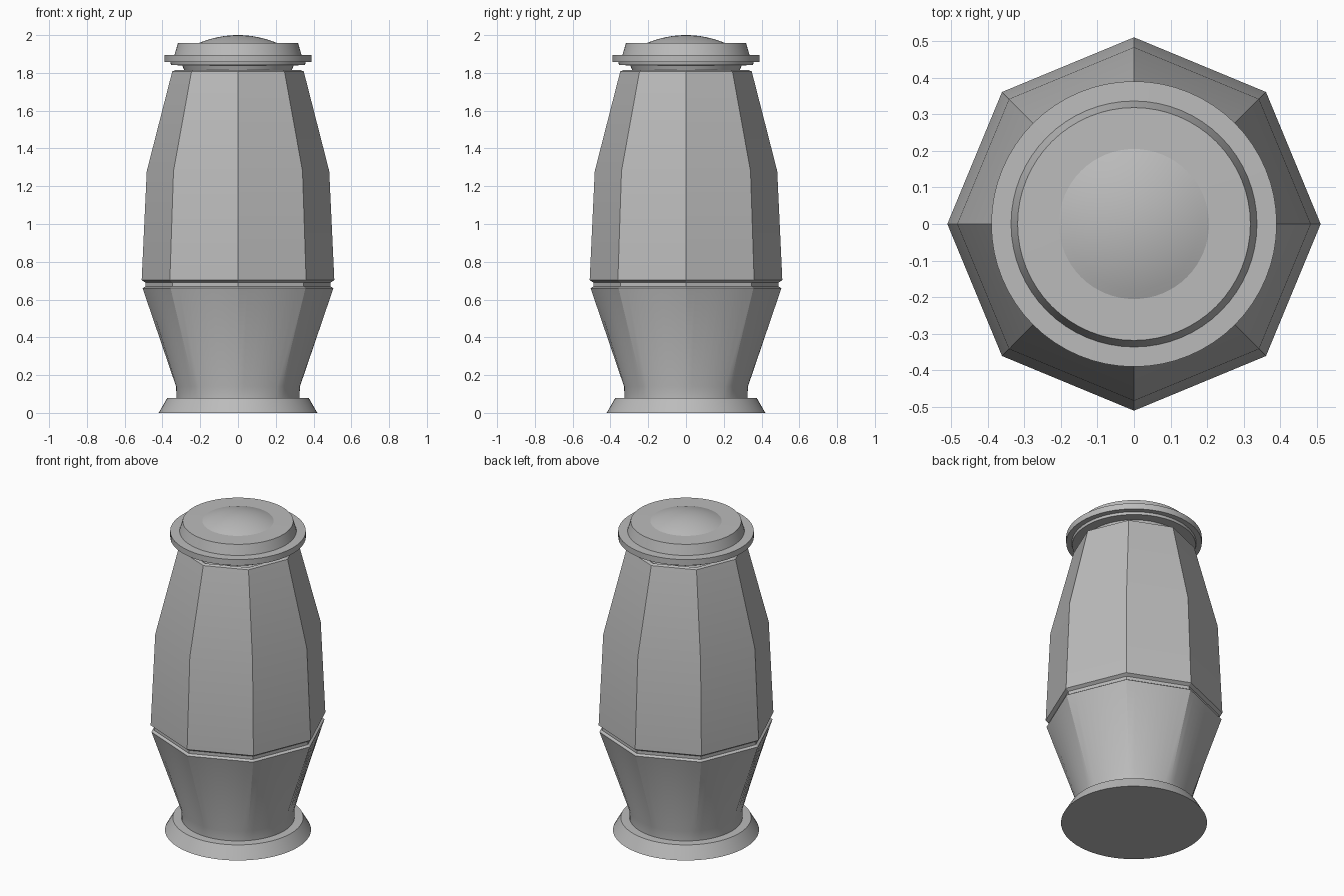
import bpy, bmesh, math

if "Cube" in bpy.data.objects:
    bpy.data.objects.remove(bpy.data.objects["Cube"])

grey = bpy.data.materials.new("grey")
grey.diffuse_color = (0.5, 0.5, 0.5, 1)
grey.use_nodes = True
grey.node_tree.nodes["Principled BSDF"].inputs["Base Color"].default_value = grey.diffuse_color
SEG = 64


def radius_at(angle, r, blend):
    """Octagon radius (corners on the axes) blended towards a circle by 'blend'."""
    local = angle % (math.pi / 4) - math.pi / 8
    octagon = r * math.cos(math.pi / 8) / math.cos(local)
    return octagon * (1 - blend) + r * blend


def loft(name, rings, seg, smooth_angle):
    """Closed stack of rings given as (radius, z, roundness)."""
    bm = bmesh.new()
    loops = []
    for r, z, blend in rings:
        loop = []
        for i in range(seg):
            a = 2 * math.pi * i / seg
            q = radius_at(a, r, blend)
            loop.append(bm.verts.new((q * math.cos(a), q * math.sin(a), z)))
        loops.append(loop)
    for low, high in zip(loops, loops[1:]):
        for i in range(seg):
            j = (i + 1) % seg
            bm.faces.new((low[i], low[j], high[j], high[i]))
    bm.faces.new(loops[0][::-1])
    bm.faces.new(loops[-1])
    mesh = bpy.data.meshes.new(name)
    bm.to_mesh(mesh)
    bm.free()
    mesh.materials.append(grey)
    obj = bpy.data.objects.new(name, mesh)
    bpy.context.collection.objects.link(obj)
    bpy.context.view_layer.objects.active = obj
    obj.select_set(True)
    bpy.ops.object.shade_smooth_by_angle(angle=math.radians(smooth_angle))
    obj.select_set(False)
    return obj


# Flared round foot
loft("foot", [(0.42, 0, 1), (0.375, 0.078, 1), (0.32, 0.08, 1)], SEG, 30)

# Lower body: round at the foot, opening into an octagon
loft("lower_body", [(0.325, 0.07, 1), (0.328, 0.14, 0.85), (0.505, 0.66, 0)], SEG, 25)

# Narrow groove around the waist
loft("waist_groove", [(0.505, 0.66, 0), (0.49, 0.67, 0), (0.49, 0.69, 0),
                      (0.51, 0.703, 0)], 8, 15)

# Faceted upper body with a shallow recess under the lid
loft("upper_body", [(0.51, 0.703, 0), (0.483, 1.28, 0), (0.348, 1.808, 0),
                    (0.33, 1.815, 0), (0.31, 1.805, 0)], 8, 15)

# Lid: neck, stepped rim, sloped collar and flat top
loft("lid", [(0.275, 1.79, 1), (0.295, 1.84, 1), (0.355, 1.841, 1), (0.358, 1.857, 1),
             (0.39, 1.858, 1), (0.39, 1.895, 1), (0.336, 1.896, 1), (0.318, 1.958, 1),
             (0.21, 1.959, 1)], SEG, 30)

# Shallow dome on the lid
dome = [(0.205 * math.cos(t * math.pi / 16), 1.959 + 0.041 * math.sin(t * math.pi / 16), 1)
        for t in range(8)]
dome = [(0.205 * (1 - k / 8), 1.959 + 0.041 * (1 - (1 - k / 8) ** 2), 1) for k in range(8)]
loft("dome", dome + [(0.004, 2.0, 1)], SEG, 40)
